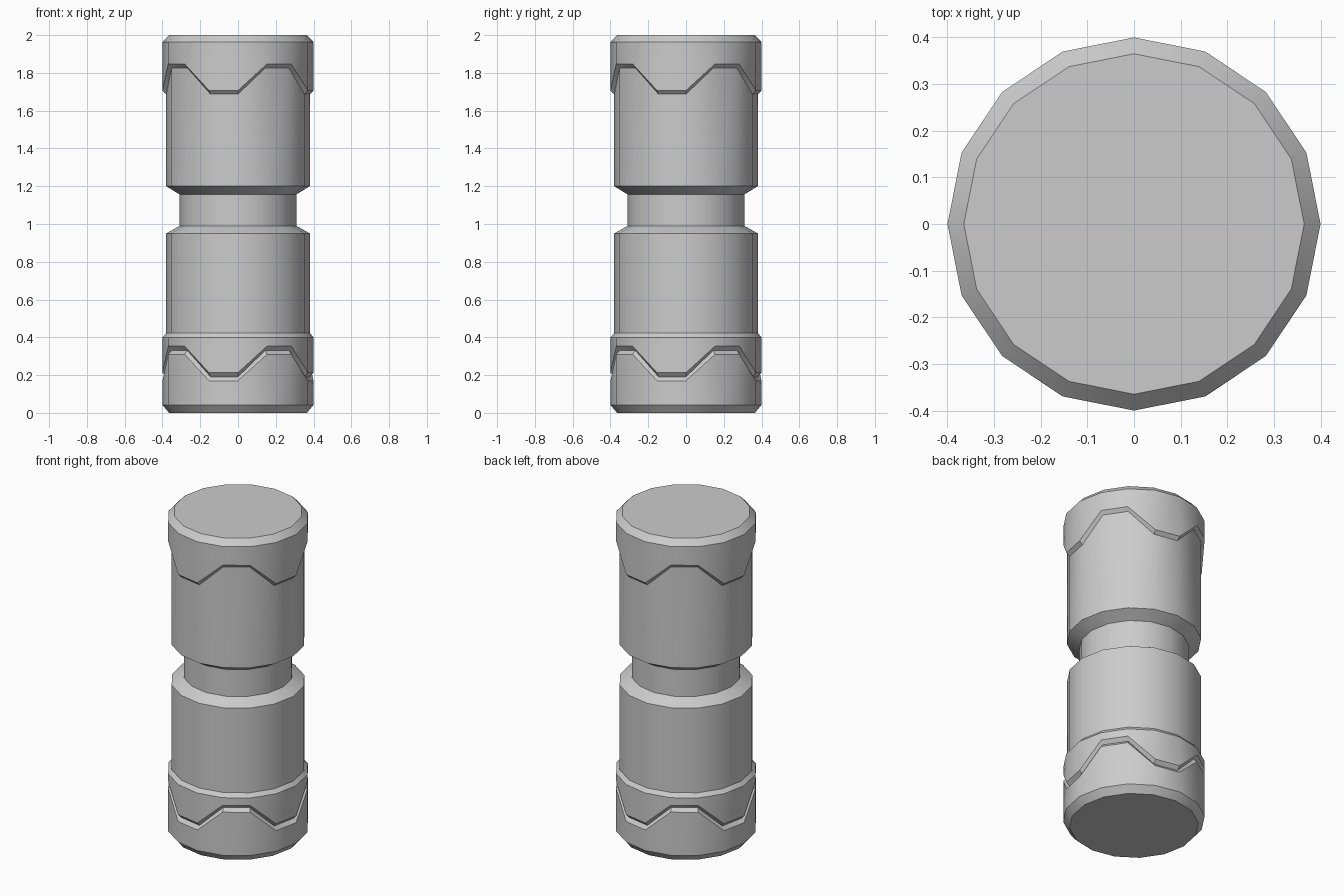
import bpy, bmesh, math

if "Cube" in bpy.data.objects:
    bpy.data.objects.remove(bpy.data.objects["Cube"])

SIDES = 16
WAVE = (0, 1, 1, 0)      # low / high pattern, repeated four times round
RISE = 0.14              # height of the zigzag


def loft(name, rings, cap_bottom=False, cap_top=False):
    """Rings run bottom to top as (radius, z, zigzag?)."""
    bm = bmesh.new()
    loops = []
    for r, z, zig in rings:
        loop = []
        for k in range(SIDES):
            a = 2 * math.pi * k / SIDES
            dz = RISE * WAVE[k % 4] if zig else 0
            loop.append(bm.verts.new((r * math.cos(a), r * math.sin(a), z + dz)))
        loops.append(loop)
    for lo, hi in zip(loops, loops[1:]):
        for k in range(SIDES):
            n = (k + 1) % SIDES
            bm.faces.new((lo[k], lo[n], hi[n], hi[k]))
    if cap_bottom:
        bm.faces.new(loops[0][::-1])
    if cap_top:
        bm.faces.new(loops[-1])
    me = bpy.data.meshes.new(name)
    bm.to_mesh(me)
    bm.free()
    ob = bpy.data.objects.new(name, me)
    bpy.context.collection.objects.link(ob)
    bpy.context.view_layer.objects.active = ob
    ob.select_set(True)
    bpy.ops.object.shade_smooth_by_angle(angle=math.radians(30))
    ob.select_set(False)


OUTER, BODY, NECK, END = 0.40, 0.38, 0.31, 0.365

# bottom cup with zigzag rim, up to the floor of the groove
loft("bottom_cap", [(END, 0, False), (OUTER, 0.042, False),
                    (OUTER, 0.17, True), (BODY, 0.191, True)], cap_bottom=True)

# collar above the groove
loft("lower_collar", [(BODY, 0.191, True), (OUTER, 0.213, True),
                      (OUTER, 0.40, False), (BODY, 0.423, False)])

# lower barrel, waist and upper barrel
loft("lower_barrel", [(BODY, 0.423, False), (BODY, 0.95, False), (NECK, 0.99, False)])
loft("waist", [(NECK, 0.99, False), (NECK, 1.157, False)])
loft("upper_barrel", [(NECK, 1.157, False), (BODY, 1.20, False), (BODY, 1.687, True)])

# top cap with zigzag skirt
loft("top_cap", [(BODY, 1.687, True), (OUTER, 1.707, True),
                 (OUTER, 1.963, False), (END, 2.0, False)], cap_top=True)
